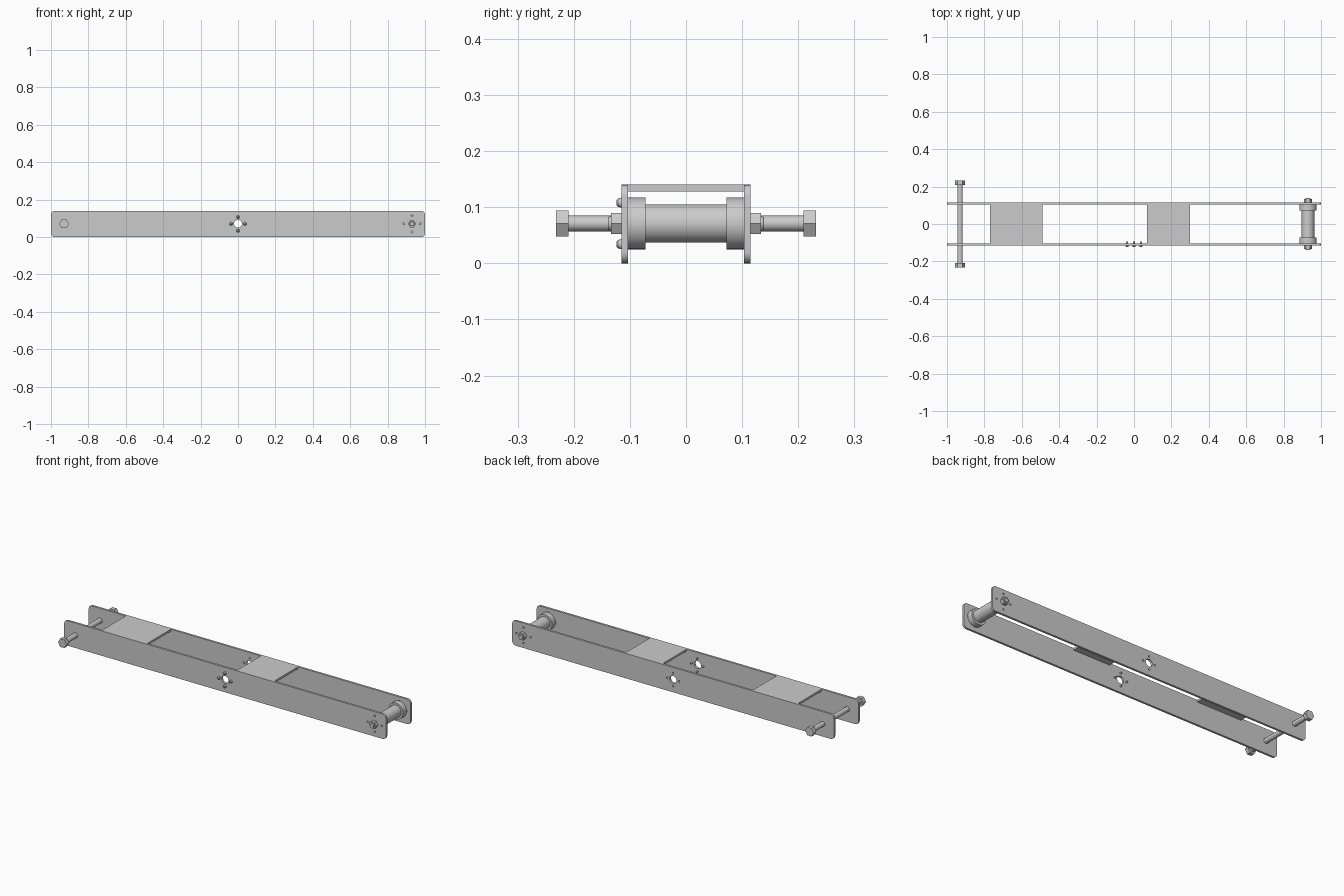
import bpy, math
from mathutils import Matrix

if "Cube" in bpy.data.objects:
    bpy.data.objects.remove(bpy.data.objects["Cube"])

ZC = 0.071          # height of all axes
TO_Y = Matrix.Rotation(math.radians(90), 4, 'X')


def circle(cx, cz, r, n):
    return [(cx + r * math.cos(2 * math.pi * i / n),
             cz + r * math.sin(2 * math.pi * i / n)) for i in range(n)]


def rounded_rect(x0, x1, z0, z1, r, n=6):
    pts = []
    for k, (cx, cz) in enumerate([(x1 - r, z1 - r), (x0 + r, z1 - r),
                                  (x0 + r, z0 + r), (x1 - r, z0 + r)]):
        for i in range(n + 1):
            a = math.pi / 2 * (k + i / n)
            pts.append((cx + r * math.cos(a), cz + r * math.sin(a)))
    return pts


def finish(ob, smooth=True):
    bpy.ops.object.select_all(action='DESELECT')
    ob.select_set(True)
    bpy.context.view_layer.objects.active = ob
    if smooth:
        bpy.ops.object.shade_smooth_by_angle(angle=math.radians(30))


def plate(name, loops, y, thick):
    """Filled outline with holes in the xz plane, given thickness along y."""
    cu = bpy.data.curves.new(name, 'CURVE')
    cu.dimensions, cu.fill_mode, cu.extrude = '2D', 'BOTH', thick / 2
    for loop in loops:
        s = cu.splines.new('POLY')
        s.points.add(len(loop) - 1)
        for p, (x, z) in zip(s.points, loop):
            p.co = (x, z, 0, 1)
        s.use_cyclic_u = True
    ob = bpy.data.objects.new(name, cu)
    bpy.context.collection.objects.link(ob)
    ob.matrix_world = Matrix.Translation((0, y, 0)) @ TO_Y
    finish(ob, False)
    bpy.ops.object.convert(target='MESH')


def lathe(name, x, z, profile, n):
    """Solid of revolution about the y direction; profile is (y, radius)."""
    verts, faces = [], []
    for y, r in profile:
        verts += [(x + a, y, z + b) for a, b in circle(0, 0, r, n)]
    for k in range(len(profile) - 1):
        for i in range(n):
            j = (i + 1) % n
            faces.append((k * n + i, (k + 1) * n + i, (k + 1) * n + j, k * n + j))
    faces.append(tuple(range(n)))
    faces.append(tuple(reversed(range((len(profile) - 1) * n, len(profile) * n))))
    me = bpy.data.meshes.new(name)
    me.from_pydata(verts, [], faces)
    ob = bpy.data.objects.new(name, me)
    bpy.context.collection.objects.link(ob)
    finish(ob)


def box(name, x0, x1, y0, y1, z0, z1):
    bpy.ops.mesh.primitive_cube_add(size=1, location=((x0 + x1) / 2, (y0 + y1) / 2, (z0 + z1) / 2))
    ob = bpy.context.object
    ob.name = name
    ob.scale = (x1 - x0, y1 - y0, z1 - z0)
    bpy.ops.object.transform_apply(location=False, rotation=False)


def cross(cx, d):
    return [(cx + d, ZC), (cx - d, ZC), (cx, ZC + d), (cx, ZC - d)]


# Two long side plates with hub and screw holes
loops = [rounded_rect(-1, 1, 0, 0.14, 0.02), circle(0, ZC, 0.021, 32),
         circle(0.93, ZC, 0.0135, 32), circle(-0.93, ZC, 0.0145, 32)]
loops += [circle(x, z, 0.005, 16) for x, z in cross(0, 0.037) + cross(0.93, 0.044)]
for side, y in (("front", -0.109), ("back", 0.109)):
    plate(side + "_side_plate", loops, y, 0.012)

# Top bridging plates
box("wide_bridge_plate", -0.77, -0.49, -0.103, 0.103, 0.128, 0.14)
box("narrow_bridge_plate", 0.07, 0.30, -0.103, 0.103, 0.128, 0.14)

# Flanged roller and its axle
lathe("roller", 0.93, ZC, [(-0.103, 0.046), (-0.072, 0.046), (-0.072, 0.034),
                           (0.072, 0.034), (0.072, 0.046), (0.103, 0.046)], 48)
lathe("roller_axle", 0.93, ZC, [(-0.139, 0.011), (-0.136, 0.013),
                                (0.136, 0.013), (0.139, 0.011)], 32)

# Long cross rod
lathe("cross_rod", -0.93, ZC, [(-0.22, 0.014), (0.22, 0.014)], 32)

# Hex nuts on the axle and hex heads on the rod, mirrored
for s in (-1, 1):
    side = "back" if s > 0 else "front"
    a, b = sorted((s * 0.115, s * 0.134))
    lathe(side + "_axle_nut", 0.93, ZC, [(a, 0.0213), (b, 0.0213)], 6)
    a, b = sorted((s * 0.209, s * 0.232))
    lathe(side + "_rod_head", -0.93, ZC, [(a, 0.0265), (b, 0.0265)], 6)

# Round-headed screws around the front hub hole
for x, z in cross(0, 0.037):
    lathe("hub_screw", x, z, [(-0.124, 0.004), (-0.121, 0.0075), (-0.115, 0.009),
                              (-0.115, 0.005), (-0.1, 0.005), (-0.09, 0.001)], 16)
